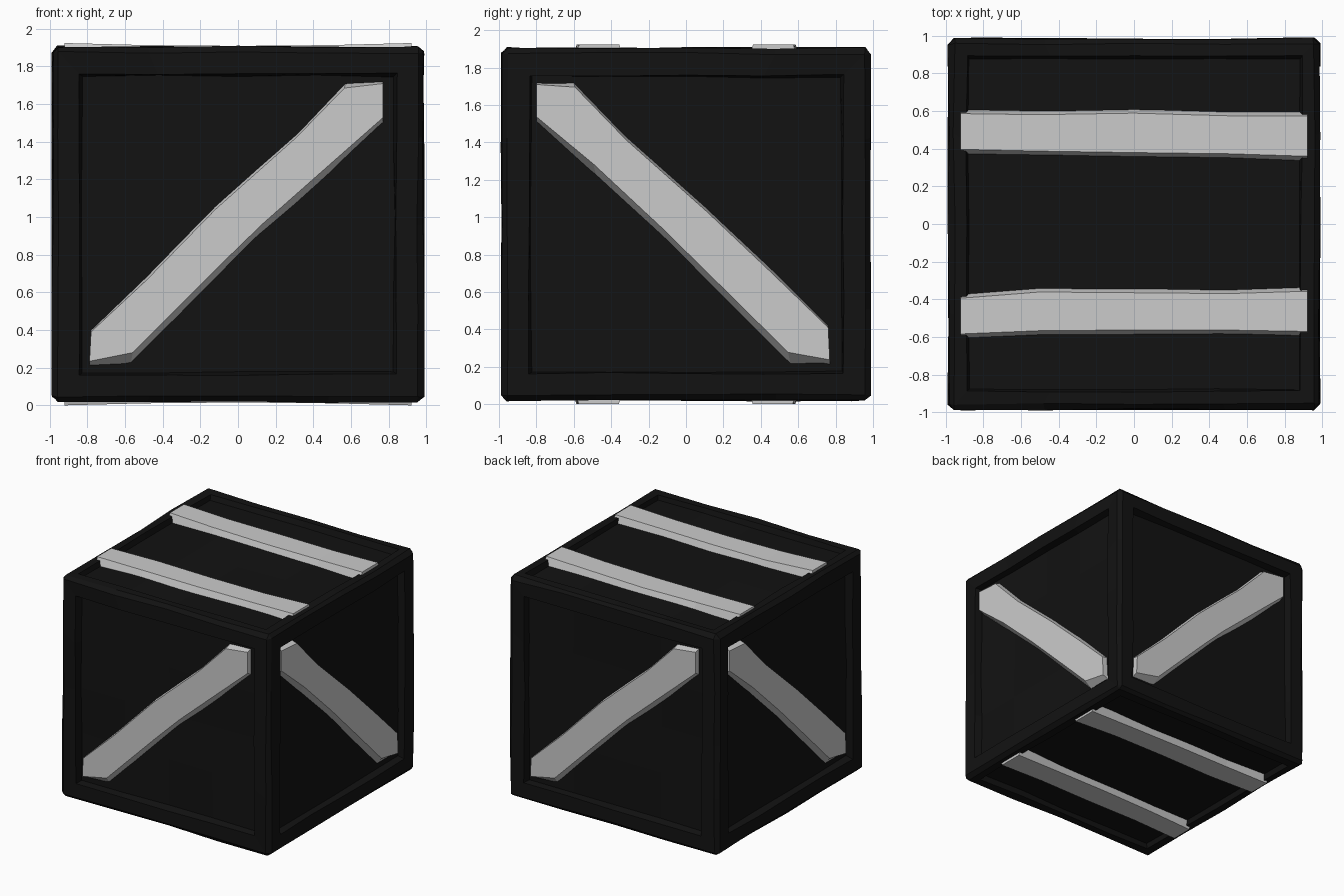
import bpy, bmesh, random
from math import radians
from mathutils import Matrix, Vector

if "Cube" in bpy.data.objects:
    bpy.data.objects.remove(bpy.data.objects["Cube"])

random.seed(4)
HALF, Z0, Z1 = 0.985, 0.02, 1.905
MID = (Z0 + Z1) / 2
CENTRE = Vector((0, 0, MID))

black = bpy.data.materials.new("dark_paint")
black.diffuse_color = (0.006, 0.006, 0.006, 1)
black.use_nodes = True
black.node_tree.nodes["Principled BSDF"].inputs["Base Color"].default_value = black.diffuse_color


def finish(name, bm, mat=None):
    bmesh.ops.recalc_face_normals(bm, faces=bm.faces)
    me = bpy.data.meshes.new(name)
    bm.to_mesh(me)
    bm.free()
    if mat:
        me.materials.append(mat)
    ob = bpy.data.objects.new(name, me)
    bpy.context.collection.objects.link(ob)
    return ob


# Crate body: chamfered box, each side inset to a frame with a sunken panel
bm = bmesh.new()
bmesh.ops.create_cube(bm, size=2)
bmesh.ops.scale(bm, vec=(HALF, HALF, (Z1 - Z0) / 2), verts=bm.verts)
bmesh.ops.translate(bm, vec=CENTRE, verts=bm.verts)
bmesh.ops.bevel(bm, geom=bm.edges[:], offset=0.03, segments=1,
                profile=0.5, affect='EDGES')
sides = [f for f in bm.faces if f.calc_area() > 1]
for f in sides:
    flat = abs(f.normal.z) > 0.9
    bmesh.ops.inset_region(bm, faces=[f], thickness=0.095 if flat else 0.163)
    bmesh.ops.inset_region(bm, faces=[f], thickness=0.015,
                           depth=-0.045 if flat else -0.06)
# Hand-cut wobble along the boards
long_edges = [e for e in bm.edges if e.calc_length() > 1]
bmesh.ops.subdivide_edges(bm, edges=long_edges, cuts=3, use_grid_fill=True)
for v in bm.verts:
    v.co += Vector([random.uniform(-0.006, 0.006) for _ in range(3)])
finish("crate_body", bm, black)


def plank(name, upper, lower, base, top, turn, up_cut=0.05, low_cut=0.13):
    """Board between two edge lines; (u, v, height) is mapped through turn."""
    bm = bmesh.new()
    rows = []
    for a, b in zip(upper, lower):
        a, b = Vector(a), Vector(b)
        h = top(a.x)
        ring = [(*a, base), (*a.lerp(b, up_cut), h),
                (*b.lerp(a, low_cut), h), (*b, base)]
        rows.append([bm.verts.new(turn @ Vector(p)) for p in ring])
    for r, s in zip(rows, rows[1:]):
        for i in range(4):
            j = (i + 1) % 4
            bm.faces.new((r[i], r[j], s[j], s[i]))
    bm.faces.new(rows[0])
    bm.faces.new(rows[-1])
    return finish(name, bm)


# Diagonal braces, one on each upright side
rise = ([(-.78, .40), (-.48, .69), (-.12, 1.06), (.32, 1.45), (.57, 1.71), (.77, 1.72)],
        [(-.79, .21), (-.57, .22), (-.10, .69), (.10, .89), (.48, 1.22), (.77, 1.50)])
fall = ([(-.80, 1.72), (-.60, 1.72), (-.33, 1.44), (.10, 1.06), (.45, .73), (.76, .42)],
        [(-.80, 1.51), (-.48, 1.22), (-.10, .87), (.30, .47), (.56, .21), (.77, .21)])
for k, side in enumerate(("front", "right", "back", "left")):
    turn = Matrix.Rotation(radians(90 * k), 4, 'Z') @ Matrix.Rotation(radians(90), 4, 'X')
    up, low = fall if k % 2 else rise
    plank(side + "_brace", up, low, HALF - 0.07, lambda u: HALF - 0.012, turn)

# Pairs of slats across the lid and the underside, bowed up at the ends
xs = (-.92, -.5, 0, .5, .92)
slats = {"rear": ((.61, .605, .615, .60, .60), (.37, .36, .35, .345, .33)),
         "fore": ((-.37, -.335, -.34, -.345, -.33), (-.61, -.595, -.59, -.59, -.60))}
flip = (Matrix.Translation(CENTRE) @ Matrix.Rotation(radians(180), 4, 'X')
        @ Matrix.Translation(-CENTRE))
for face, turn in (("top", Matrix.Identity(4)), ("bottom", flip)):
    for where, (up, low) in slats.items():
        plank(f"{face}_{where}_slat", list(zip(xs, up)), list(zip(xs, low)),
              Z1 - 0.06, lambda u: Z1 + 0.004 + 0.018 * u * u, turn, 0.1, 0.11)
